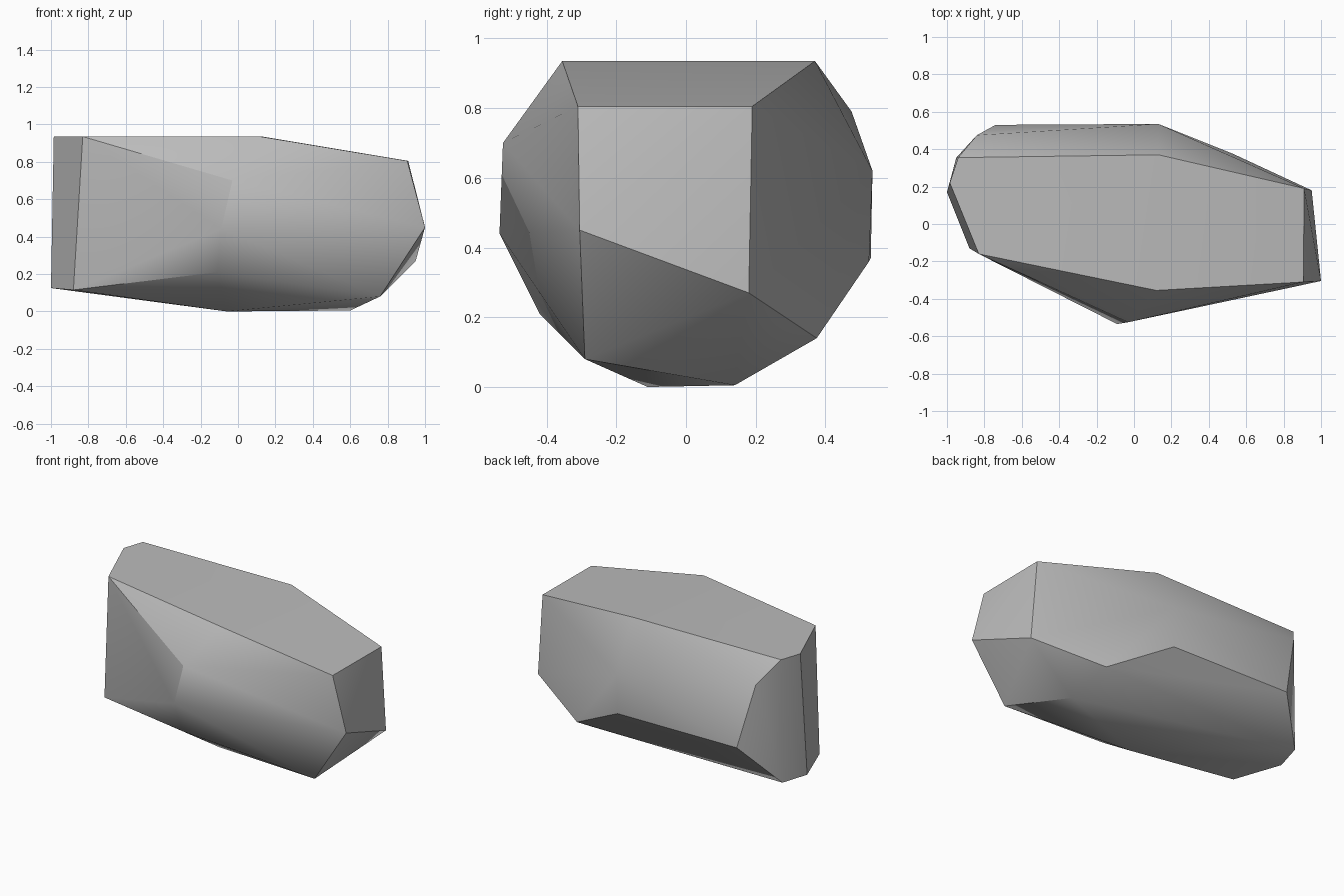
import bpy
import bmesh
import math

# Remove the default object
default_cube = bpy.data.objects.get("Cube")
if default_cube:
    bpy.data.objects.remove(default_cube, do_unlink=True)


def make_material(name, colour):
    material = bpy.data.materials.new(name)
    material.use_nodes = True
    material.diffuse_color = colour
    for node in material.node_tree.nodes:
        if node.type == "BSDF_PRINCIPLED":
            node.inputs["Base Color"].default_value = colour
            node.inputs["Roughness"].default_value = 0.9
    return material


def make_hull_object(name, corner_groups, material):
    """Wrap the corner groups in one convex skin and merge its flat facets."""
    bm = bmesh.new()
    for group in corner_groups:
        for corner in group:
            bm.verts.new(corner)
    hull = bmesh.ops.convex_hull(bm, input=bm.verts[:])
    unused = {item for key in ("geom_interior", "geom_unused")
              for item in hull[key] if isinstance(item, bmesh.types.BMVert)}
    bmesh.ops.delete(bm, geom=list(unused), context="VERTS")
    bmesh.ops.dissolve_limit(bm, angle_limit=math.radians(2),
                             verts=bm.verts[:], edges=bm.edges[:])
    bmesh.ops.recalc_face_normals(bm, faces=bm.faces[:])
    mesh = bpy.data.meshes.new(name)
    bm.to_mesh(mesh)
    bm.free()
    mesh.materials.append(material)
    obj = bpy.data.objects.new(name, mesh)
    bpy.context.collection.objects.link(obj)
    return obj


# Flat top: level part, then the slope down to the right end
top_height = 0.935
level_outline = [(-0.83, -0.16), (0.12, -0.355), (0.13, 0.37),
                 (-0.94, 0.355), (-0.985, 0.22)]
top = [(x, y, top_height) for x, y in level_outline]
top_slope = [(0.905, -0.31, 0.805), (0.91, 0.19, 0.805)]

# Blunt end on the +x side
blunt_end = [(1.0, -0.305, 0.45), (0.95, 0.18, 0.27), (0.76, -0.29, 0.08)]

# Ridge that bulges out of the front
front_ridge = [(-0.03, -0.525, 0.7), (-0.09, -0.535, 0.44), (-0.11, -0.42, 0.21)]

# Broad back face
back_face = [(0.13, 0.535, 0.62), (0.13, 0.525, 0.36),
             (-0.84, 0.475, 0.79), (-0.74, 0.53, 0.37)]

# Underside and the lower rim of the -x end
underside = [(-0.06, -0.11, 0), (0.6, 0.14, 0.005), (0.53, 0.375, 0.14)]
lower_rim = [(-0.88, -0.13, 0.115), (-1.0, 0.17, 0.125), (-0.95, 0.355, 0.13)]

stone_grey = make_material("stone grey", (0.5, 0.5, 0.5, 1))
rock = make_hull_object(
    "rock",
    [top, top_slope, blunt_end, front_ridge, back_face, underside, lower_rim],
    stone_grey,
)

# Soft facets with crisp main edges
bpy.ops.object.select_all(action="DESELECT")
rock.select_set(True)
bpy.context.view_layer.objects.active = rock
bpy.ops.object.shade_smooth_by_angle(angle=math.radians(30))
